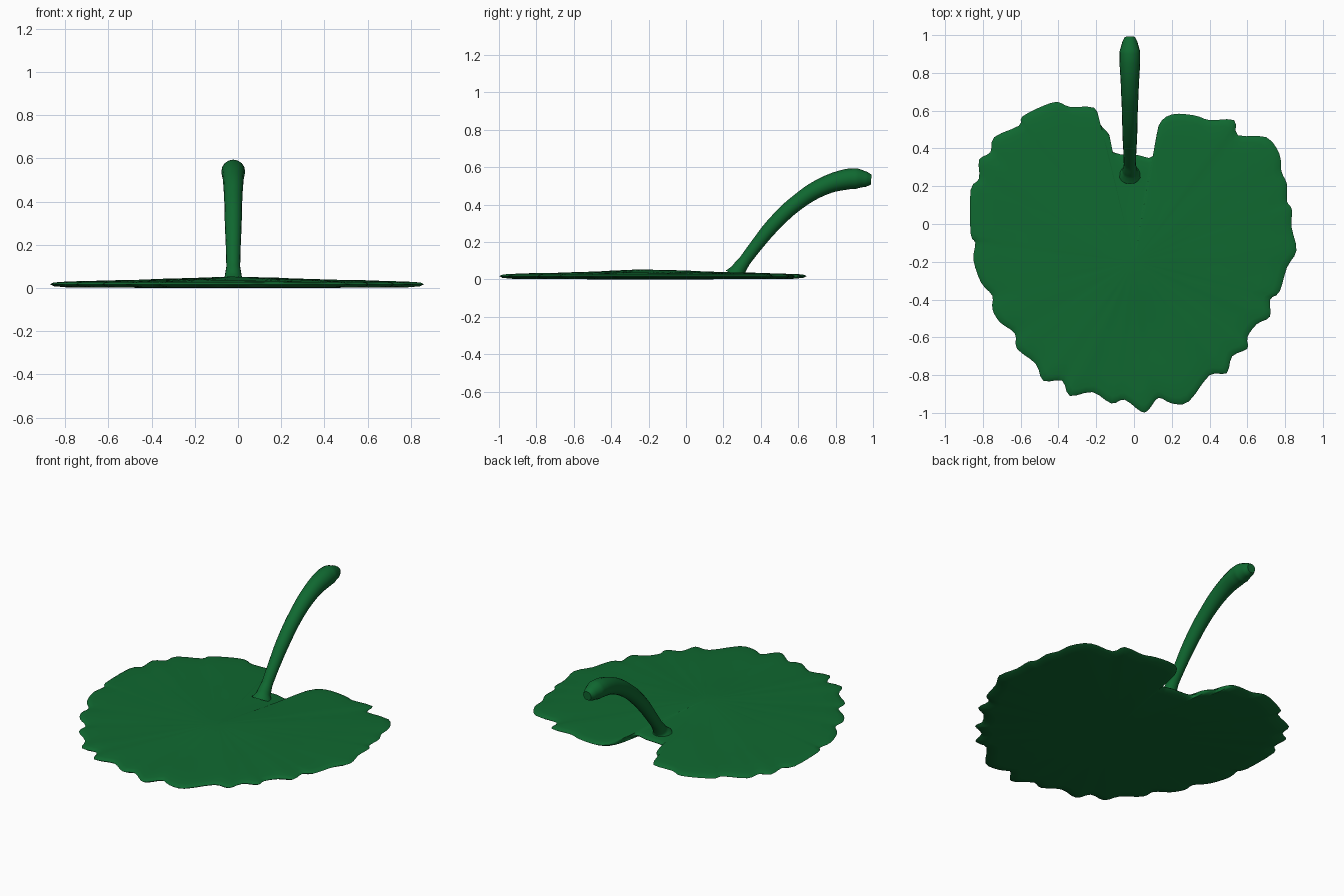
import bpy, bmesh, math
from mathutils import Vector

if "Cube" in bpy.data.objects:
    bpy.data.objects.remove(bpy.data.objects["Cube"])

green = bpy.data.materials.new("leaf_green")
green.diffuse_color = (0.005, 0.14, 0.03, 1)
green.use_nodes = True
green.node_tree.nodes["Principled BSDF"].inputs["Base Color"].default_value = green.diffuse_color

# Ragged heart-shaped outline, clockwise from the notch
OUTLINE = [
    (.02, .365), (.10, .36), (.13, .52), (.20, .58), (.32, .575), (.40, .55), (.53, .55),
    (.55, .47), (.70, .46), (.77, .37), (.78, .28), (.81, .21), (.81, .12), (.835, .08),
    (.835, -.02), (.86, -.14), (.81, -.23), (.77, -.36), (.72, -.40), (.72, -.49),
    (.65, -.53), (.60, -.60), (.60, -.66), (.52, -.70), (.49, -.79), (.40, -.80),
    (.29, -.94), (.20, -.95), (.13, -.92), (.08, -.98), (.04, -.995), (-.05, -.93),
    (-.12, -.95), (-.22, -.89), (-.34, -.91), (-.38, -.83), (-.48, -.83), (-.52, -.74),
    (-.62, -.66), (-.63, -.58), (-.71, -.52), (-.75, -.45), (-.75, -.38), (-.81, -.31),
    (-.85, -.19), (-.84, -.10), (-.865, -.05), (-.865, .18), (-.82, .24), (-.82, .34),
    (-.76, .38), (-.74, .46), (-.61, .52), (-.59, .57), (-.47, .63), (-.40, .645),
    (-.34, .62), (-.21, .615), (-.18, .53), (-.13, .47), (-.11, .38)]


def smooth_loop(pts, steps=3):
    """Catmull-Rom through a closed loop of 2D points."""
    out, n = [], len(pts)
    for i in range(n):
        a, b, c, d = (Vector(pts[(i + k) % n]) for k in (-1, 0, 1, 2))
        for j in range(steps):
            t = j / steps
            out.append(.5 * (2 * b + (c - a) * t + (2 * a - 5 * b + 4 * c - d) * t * t
                             + (3 * b - a - 3 * c + d) * t ** 3))
    return out


def finish(ob):
    ob.data.materials.append(green)
    bpy.ops.object.select_all(action='DESELECT')
    ob.select_set(True)
    bpy.context.view_layer.objects.active = ob
    bpy.ops.object.shade_smooth_by_angle(angle=math.radians(60))


# Leaf blade: nested rings, flat underneath, gently domed and rippled on top
loop = smooth_loop(OUTLINE)
centre = Vector((0, -.2))
bottom = [(.2, 0), (.9, .002), (.98, .008)]
top = [(1, .017), (.985, .024), (.95, .028), (.85, .031), (.7, .034), (.55, .037),
       (.4, .041), (.25, .046), (.1, .050)]
bm = bmesh.new()
rings = []
for i, (s, z) in enumerate(bottom + top):
    ring = []
    for p in loop:
        q = centre + (p - centre) * s
        ripple = .002 * math.sin(13 * q.x + 4 * q.y) * math.cos(11 * q.y) if i > 5 else 0
        ring.append(bm.verts.new((q.x, q.y, z + ripple)))
    rings.append(ring)
n = len(loop)
for a, b in zip(rings, rings[1:]):
    for k in range(n):
        bm.faces.new((a[k], a[(k + 1) % n], b[(k + 1) % n], b[k]))
for ring, z in ((rings[0], 0), (rings[-1], .052)):
    mid = bm.verts.new((centre.x, centre.y, z))
    for k in range(n):
        bm.faces.new((ring[k], ring[(k + 1) % n], mid))
bmesh.ops.recalc_face_normals(bm, faces=bm.faces)
mesh = bpy.data.meshes.new("leaf_blade")
bm.to_mesh(mesh)
bm.free()
blade = bpy.data.objects.new("leaf_blade", mesh)
bpy.context.collection.objects.link(blade)
finish(blade)

# Stem: curved tapering tube with a flared foot and blunt tip (y, z, radius)
STEM = [(.265, .02, .06), (.28, .05, .040), (.315, .10, .032), (.375, .18, .034),
        (.47, .295, .039), (.60, .415, .042), (.74, .500, .048), (.86, .535, .055),
        (.91, .539, .055), (.965, .535, .040), (.99, .533, .027)]
curve = bpy.data.curves.new("stem", 'CURVE')
curve.dimensions = '3D'
curve.bevel_depth = 1
curve.bevel_resolution = 6
curve.resolution_u = 6
curve.use_fill_caps = True
spline = curve.splines.new('BEZIER')
spline.bezier_points.add(len(STEM) - 1)
for bp, (y, z, r) in zip(spline.bezier_points, STEM):
    bp.co = (-.022, y, z)
    bp.radius = r
    bp.handle_left_type = bp.handle_right_type = 'AUTO'
stem = bpy.data.objects.new("stem", curve)
bpy.context.collection.objects.link(stem)
bpy.ops.object.select_all(action='DESELECT')
stem.select_set(True)
bpy.context.view_layer.objects.active = stem
bpy.ops.object.convert(target='MESH')
stem = bpy.context.view_layer.objects.active
# keep the foot from poking below the blade
for v in stem.data.vertices:
    v.co.z = max(v.co.z, .004)
finish(stem)
